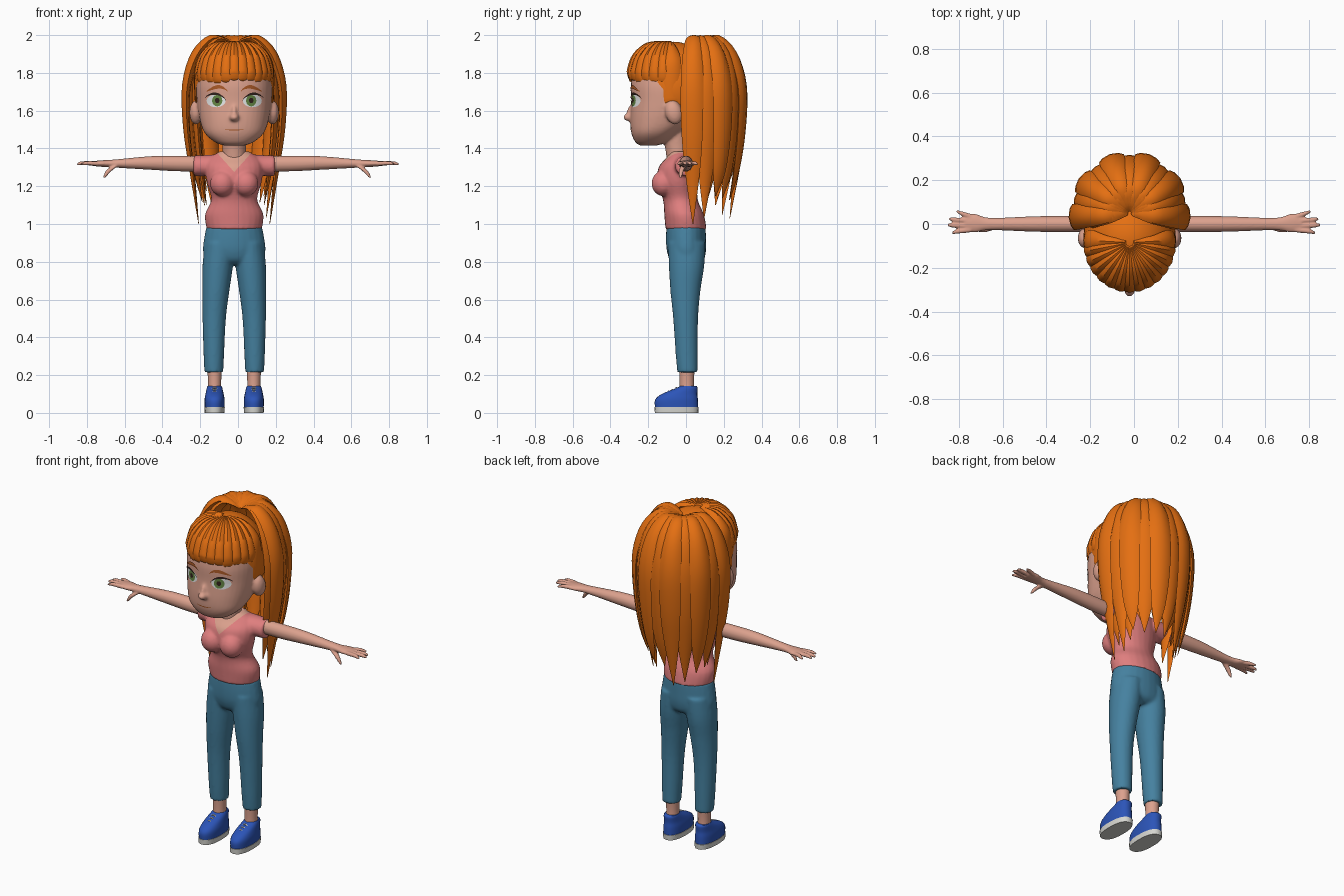
import bpy
import bmesh
import math
import random
from mathutils import Matrix, Vector
from mathutils.bvhtree import BVHTree

random.seed(4)
CENTRE_X = -0.02
X, Y, Z = Vector((1, 0, 0)), Vector((0, 1, 0)), Vector((0, 0, 1))

if "Cube" in bpy.data.objects:
    bpy.data.objects.remove(bpy.data.objects["Cube"])


def material(name, red, green, blue):
    mat = bpy.data.materials.new(name)
    mat.use_nodes = True
    mat.diffuse_color = (red, green, blue, 1)
    bsdf = mat.node_tree.nodes["Principled BSDF"]
    bsdf.inputs["Base Color"].default_value = (red, green, blue, 1)
    bsdf.inputs["Roughness"].default_value = 0.7
    return mat


HAIR = material("orange hair", 0.78, 0.16, 0.006)
SKIN = material("skin", 0.72, 0.36, 0.27)
SHIRT = material("pink shirt", 0.74, 0.21, 0.21)
DENIM = material("blue trousers", 0.06, 0.22, 0.35)
SHOE = material("blue shoe", 0.025, 0.09, 0.48)
SOLE = material("pale sole", 0.68, 0.68, 0.64)
WHITE = material("eye white", 0.8, 0.82, 0.82)
IRIS = material("green iris", 0.13, 0.24, 0.06)
DARK = material("dark brown", 0.03, 0.015, 0.012)
BROW = material("rust brow", 0.4, 0.1, 0.02)


def sweep(bm, stations, a=X, b=Y, sides=24, steps=4, power=2.0):
    """Skin a smooth tube through stations of (x, y, z, radius a, radius b)."""
    rows = [Vector(s) for s in stations]
    rows = [rows[0]] + rows + [rows[-1]]
    path = []
    for p, q, r, s in zip(rows, rows[1:], rows[2:], rows[3:]):
        for i in range(steps):
            t = i / steps
            path.append(q + (r - p) * (t / 2) + (2 * p - 5 * q + 4 * r - s) * (t * t / 2)
                        + (3 * q - p - 3 * r + s) * (t ** 3 / 2))
    path.append(rows[-1])
    rings = []
    for row in path:
        ring = []
        for i in range(sides):
            c, s = math.cos(math.tau * i / sides), math.sin(math.tau * i / sides)
            u = math.copysign(abs(c) ** (2 / power), c) * max(row[3], 0.001)
            v = math.copysign(abs(s) ** (2 / power), s) * max(row[4], 0.001)
            ring.append(bm.verts.new(Vector(row[:3]) + a * u + b * v))
        rings.append(ring)
    for low, high in zip(rings, rings[1:]):
        for i in range(sides):
            j = (i + 1) % sides
            bm.faces.new((low[i], low[j], high[j], high[i]))
    bm.faces.new(rings[0])
    bm.faces.new(rings[-1])


def ball(bm, centre, radii, tilt=0.0):
    turn = Matrix.Rotation(tilt, 4, "X")
    bmesh.ops.create_uvsphere(bm, u_segments=32, v_segments=20, radius=1,
                              matrix=Matrix.Translation(centre) @ turn @ Matrix.Diagonal((*radii, 1)))


def finish(bm, name, mats, voxel=0, smooth=4, angle=50, recalc=True):
    """Turn a bmesh into an object, fusing its shells when a voxel size is given."""
    if recalc:
        bmesh.ops.recalc_face_normals(bm, faces=bm.faces)
    mesh = bpy.data.meshes.new(name)
    bm.to_mesh(mesh)
    bm.free()
    ob = bpy.data.objects.new(name, mesh)
    bpy.context.collection.objects.link(ob)
    ob.location.x = CENTRE_X
    if voxel:
        fuse = ob.modifiers.new("fuse", "REMESH")
        fuse.mode, fuse.voxel_size = "VOXEL", voxel
        relax = ob.modifiers.new("relax", "SMOOTH")
        relax.factor, relax.iterations = 0.5, smooth
        bpy.context.view_layer.update()
        graph = bpy.context.evaluated_depsgraph_get()
        ob.data = bpy.data.meshes.new_from_object(ob.evaluated_get(graph))
        ob.modifiers.clear()
        ob.data.name = name
    ob.data.materials.clear()
    for mat in mats:
        ob.data.materials.append(mat)
    ob.data.shade_smooth()
    ob.data.set_sharp_from_angle(angle=math.radians(angle))
    return ob


# Trousers: hips fused with both legs
bm = bmesh.new()
sweep(bm, [(0, 0, 0.985, 0.148, 0.104), (0, 0, 0.92, 0.16, 0.106), (0, 0.002, 0.86, 0.166, 0.104),
           (0, 0.005, 0.81, 0.15, 0.09), (0, 0.005, 0.785, 0.08, 0.06)])
for s in (-1, 1):
    sweep(bm, [(s * 0.108, 0.008, 0.215, 0.05, 0.054), (s * 0.108, 0.004, 0.3, 0.054, 0.058),
               (s * 0.106, -0.002, 0.5, 0.062, 0.066), (s * 0.097, -0.003, 0.65, 0.072, 0.08),
               (s * 0.087, 0.003, 0.78, 0.081, 0.094), (s * 0.075, 0.004, 0.9, 0.08, 0.098)])
finish(bm, "trousers", [DENIM], voxel=0.009)

# Shirt: torso, bust and sleeves, with a V neckline cut in
bm = bmesh.new()
sweep(bm, [(0, 0, 0.972, 0.146, 0.109), (0, -0.01, 1.05, 0.155, 0.105), (0, -0.03, 1.13, 0.122, 0.092),
           (0, -0.045, 1.22, 0.145, 0.108), (0, -0.04, 1.3, 0.152, 0.105),
           (0, -0.025, 1.35, 0.13, 0.08), (0, -0.03, 1.385, 0.075, 0.055)])
for s in (-1, 1):
    ball(bm, (s * 0.062, -0.118, 1.215), (0.066, 0.064, 0.068))
    sweep(bm, [(s * 0.08, -0.01, 1.315, 0.075, 0.055), (s * 0.15, 0, 1.31, 0.064, 0.055),
               (s * 0.215, 0, 1.308, 0.055, 0.054)], a=Y, b=Z)
shirt = finish(bm, "shirt", [SHIRT, SKIN], voxel=0.008)
bm = bmesh.new()
bm.from_mesh(shirt.data)
slope, tip = 1.12, 1.275
for s in (-1, 1):
    bmesh.ops.bisect_plane(bm, geom=bm.verts[:] + bm.edges[:] + bm.faces[:],
                           plane_co=(0, 0, tip), plane_no=(s * slope, 0, 1))
for face in bm.faces:
    c = face.calc_center_median()
    if c.z > tip + slope * abs(c.x) and (c.y < -0.02 or c.z > 1.365):
        face.material_index = 1
bm.to_mesh(shirt.data)
bm.free()

# Head: skull, neck, nose and ears
bm = bmesh.new()
sweep(bm, [(0, -0.2, 1.415, 0.05, 0.04), (0, -0.185, 1.432, 0.1, 0.082), (0, -0.165, 1.48, 0.155, 0.124),
           (0, -0.125, 1.55, 0.182, 0.17), (0, -0.09, 1.65, 0.198, 0.2), (0, -0.08, 1.75, 0.2, 0.21),
           (0, -0.08, 1.85, 0.17, 0.18), (0, -0.08, 1.92, 0.08, 0.08)], sides=40, power=2.3)
sweep(bm, [(0, -0.04, 1.3, 0.07, 0.06), (0, -0.045, 1.38, 0.062, 0.062), (0, -0.06, 1.5, 0.07, 0.07)])
ball(bm, (0, -0.296, 1.565), (0.026, 0.036, 0.022))
ball(bm, (0, -0.285, 1.595), (0.015, 0.028, 0.045), tilt=-0.3)
for s in (-1, 1):
    ball(bm, (s * 0.203, -0.065, 1.59), (0.034, 0.045, 0.064), tilt=0.25)
head = finish(bm, "head", [SKIN], voxel=0.008)

bm = bmesh.new()
bm.from_mesh(head.data)
face_surface = BVHTree.FromBMesh(bm)
bm.free()


def decal(name, mat, rows, lift):
    """Lay a thin strip of (x, z) rows on the face."""
    bm = bmesh.new()
    grid = []
    for row in rows:
        hits = [face_surface.ray_cast(Vector((x, -1, z)), Y)[0] for x, z in row]
        grid.append([bm.verts.new(hit - Y * lift) for hit in hits])
    for low, high in zip(grid, grid[1:]):
        for i in range(len(low) - 1):
            face = bm.faces.new((low[i], low[i + 1], high[i + 1], high[i]))
            face.normal_update()
            if face.normal.y > 0:
                face.normal_flip()
    finish(bm, name, [mat], recalc=False)


def disc(name, mat, x, z, rx, rz, lift):
    turns = [math.tau * i / 28 for i in range(29)]
    decal(name, mat, [[(x + rx * k * math.cos(t), z + rz * k * math.sin(t)) for t in turns]
                      for k in (0.03, 0.35, 0.7, 1)], lift)


def ribbon(name, mat, curve, half, lift):
    """Stroke that tapers at both ends along curve(t)."""
    ts = [i / 16 for i in range(17)]
    thick = [half * (0.2 + math.sin(math.pi * t)) for t in ts]
    decal(name, mat, [[(curve(t)[0], curve(t)[1] + k * w) for t, w in zip(ts, thick)]
                      for k in (-1, 0, 1)], lift)


# Eyes, lashes, brows and mouth
for s, side in ((-1, "right"), (1, "left")):
    disc(side + "_eye", WHITE, s * 0.096, 1.652, 0.05, 0.034, 0.003)
    disc(side + "_iris", IRIS, s * 0.09, 1.653, 0.027, 0.03, 0.005)
    disc(side + "_pupil", DARK, s * 0.09, 1.654, 0.012, 0.014, 0.007)
    ribbon(side + "_lash", DARK, lambda t: (s * (0.043 + 0.112 * t),
           1.652 + 0.036 * math.sin(math.pi * t) ** 0.7 + 0.014 * t ** 3), 0.005, 0.008)
    ribbon(side + "_brow", BROW, lambda t: (s * (0.035 + 0.112 * t),
           1.702 + 0.024 * math.sin(math.pi * t ** 0.8)), 0.008, 0.006)
ribbon("mouth", BROW, lambda t: (0.1 * t - 0.05, 1.497 + 0.02 * (t - 0.5) ** 2), 0.0025, 0.003)

# Arms with hands, then ankles and shoes
for s, side, reach in ((-1, "right", 0.97), (1, "left", 1.03)):
    def out(x):
        return s * (0.2 + (x - 0.2) * reach)

    bm = bmesh.new()
    sweep(bm, [(out(0.12), 0, 1.318, 0.036, 0.04), (out(0.3), 0, 1.32, 0.037, 0.041),
               (out(0.45), 0, 1.323, 0.035, 0.036), (out(0.65), 0, 1.32, 0.028, 0.021),
               (out(0.72), 0.004, 1.32, 0.042, 0.017), (out(0.77), 0.004, 1.32, 0.038, 0.012)], a=Y, b=Z)
    for base, end, length in ((0.034, 0.058, 0.81), (0.014, 0.024, 0.845),
                              (-0.008, -0.004, 0.852), (-0.026, -0.04, 0.83)):
        sweep(bm, [(out(0.74), base, 1.32, 0.012, 0.012), (out(length - 0.03), (base + end) / 2, 1.322, 0.011, 0.011),
                   (out(length), end, 1.316, 0.006, 0.006)], a=Y, b=Z, sides=12)
    sweep(bm, [(out(0.63), -0.01, 1.315, 0.016, 0.016), (out(0.675), -0.024, 1.285, 0.016, 0.014),
               (out(0.705), -0.03, 1.245, 0.007, 0.007)], sides=12)
    finish(bm, side + "_arm", [SKIN], voxel=0.005, smooth=3)

    foot = s * 0.104
    bm = bmesh.new()
    sweep(bm, [(foot, 0.005, 0.1, 0.036, 0.04), (foot, 0.004, 0.17, 0.035, 0.038), (foot, 0.005, 0.26, 0.04, 0.043)])
    finish(bm, side + "_ankle", [SKIN])
    bm = bmesh.new()
    sweep(bm, [(foot, -0.05, 0, 0.052, 0.115), (foot, -0.05, 0.03, 0.054, 0.117)], steps=1, power=2.4)
    finish(bm, side + "_sole", [SOLE])
    bm = bmesh.new()
    sweep(bm, [(foot, -0.05, 0.028, 0.052, 0.114), (foot, -0.05, 0.07, 0.053, 0.113), (foot, -0.034, 0.1, 0.048, 0.094),
               (foot, 0.006, 0.132, 0.041, 0.056), (foot, 0.012, 0.142, 0.037, 0.044)], power=2.3)
    finish(bm, side + "_shoe", [SHOE])
    bm = bmesh.new()
    for y, z in ((-0.052, 0.134), (-0.072, 0.124), (-0.092, 0.115)):
        sweep(bm, [(foot + k * 0.022, y, z - abs(k) * 0.012, 0.004, 0.004) for k in (-1, 0, 1)],
              a=Y, b=Z, sides=8)
    finish(bm, side + "_laces", [SOLE])

# Hair cap, cut away in front of the face
bm = bmesh.new()
ball(bm, (0, -0.065, 1.715), (0.212, 0.218, 0.25))
bmesh.ops.bisect_plane(bm, geom=bm.verts[:] + bm.edges[:] + bm.faces[:], clear_outer=True,
                       plane_co=(0, -0.03, 1.6), plane_no=(0, -0.25, -0.2))
finish(bm, "hair_cap", [HAIR])


def lock(bm, degrees, centre, spread, profile):
    """Tapered lock fanning out from the crown; profile rows are (reach, z, half width, half depth)."""
    t = math.radians(degrees)
    outward = Vector((math.cos(t), math.sin(t), 0))
    sweep(bm, [(outward.x * spread[0] * r, centre + outward.y * spread[1] * r, z, w, d)
               for r, z, w, d in profile],
          a=Z.cross(outward), b=(outward + Z).normalized(), sides=8, steps=4, power=1.6)


# Fringe with two longer side locks
bm = bmesh.new()
for i in range(15):
    end = 1.64 if i in (0, 14) else 1.755 + random.uniform(-0.008, 0.012)
    wide = 0.046 if i in (0, 14) else 0.031
    lock(bm, -183 + i * 186 / 14, -0.085, (0.196, 0.212),
         [(0.05, 1.955, 0.012, 0.02), (0.5, 1.945, 0.024, 0.022), (0.85, 1.885, wide, 0.022),
          (1, 1.81, wide, 0.02), (1.02, end + 0.02, wide * 0.95, 0.015), (1.01, end, wide * 0.6, 0.008)])
finish(bm, "fringe", [HAIR], angle=40)

# Long hair: an outer and an inner fan of locks
bm = bmesh.new()
for count, size, low in ((11, 1, 1.0), (8, 0.84, 1.1)):
    for i in range(count):
        k = size * (0.93 if i % 2 else 1)
        end = low + random.uniform(0, 0.16) * (0 < i < count - 1)
        lock(bm, -4 + i * 188 / (count - 1), 0.05, (0.255, 0.26),
             [(0.08, 1.965, 0.015, 0.02), (0.45 * k, 1.958 + 0.026 * k, 0.04, 0.022), (0.8 * k, 1.89, 0.054, 0.03),
              (k, 1.72, 0.06, 0.03), (0.99 * k, 1.5, 0.057, 0.028), (0.88 * k, 1.28, 0.04, 0.022),
              (0.74 * k, end, 0.002, 0.002)])
finish(bm, "long_hair", [HAIR], angle=40)
